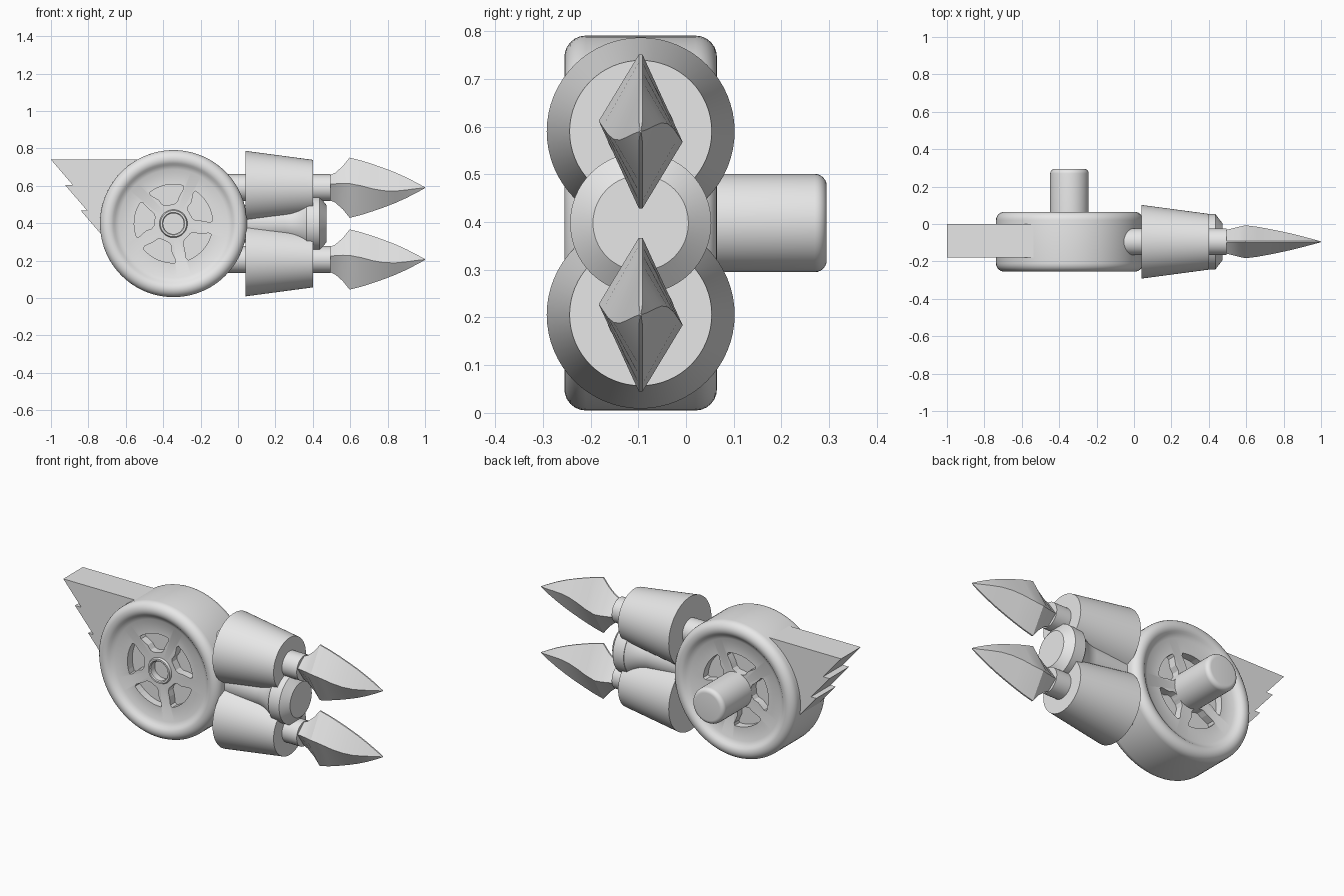
import bpy, bmesh
from math import sin, cos, pi, radians
from mathutils import Vector

cube = bpy.data.objects.get("Cube")
if cube:
    bpy.data.objects.remove(cube)

grey = bpy.data.materials.new("plain grey")
grey.use_nodes = True
grey.diffuse_color = (0.8, 0.8, 0.8, 1)
grey.node_tree.nodes["Principled BSDF"].inputs["Base Color"].default_value = (0.8, 0.8, 0.8, 1)

MID_Y, MID_Z, WHEEL_X = -0.095, 0.398, -0.345
ARM_OFFSET = 0.192


def make(name, bm, smooth=True):
    bmesh.ops.recalc_face_normals(bm, faces=bm.faces)
    mesh = bpy.data.meshes.new(name)
    bm.to_mesh(mesh)
    bm.free()
    obj = bpy.data.objects.new(name, mesh)
    bpy.context.collection.objects.link(obj)
    mesh.materials.append(grey)
    if smooth:
        shade(obj)
    return obj


def shade(obj):
    bpy.ops.object.select_all(action='DESELECT')
    obj.select_set(True)
    bpy.context.view_layer.objects.active = obj
    bpy.ops.object.shade_smooth_by_angle(angle=radians(32))


def loft(name, rings, smooth=True):
    """Skin a list of equal-length point loops and cap both ends."""
    bm = bmesh.new()
    loops = [[bm.verts.new(p) for p in ring] for ring in rings]
    for a, b in zip(loops, loops[1:]):
        for i in range(len(a)):
            j = (i + 1) % len(a)
            bm.faces.new((a[i], a[j], b[j], b[i]))
    bm.faces.new(loops[0])
    bm.faces.new(loops[-1])
    return make(name, bm, smooth)


def lathe(name, profile, axis, centre, sides=64):
    """Turn (distance along axis, radius) pairs about the x or y axis."""
    c, rings = Vector(centre), []
    for t, r in profile:
        ring = []
        for i in range(sides):
            u, v = r * cos(2 * pi * i / sides), r * sin(2 * pi * i / sides)
            ring.append(c + Vector((t, u, v) if axis == 'X' else (u, t, v)))
        rings.append(ring)
    return loft(name, rings)


# Wheel: rounded tyre, recessed disc and a raised hub with a hole
def tyre_half(side):
    pts = [(0.10, 0.055), (0.137, 0.055), (0.142, 0.06), (0.142, 0.07), (0.13, 0.075), (0.13, 0.29)]
    for k in range(10):
        a = radians(140 - 140 * k / 9)
        pts.append((0.115 + 0.045 * sin(a), 0.348 + 0.045 * cos(a)))
    return [(side * t, r) for t, r in pts]


wheel_centre = (WHEEL_X, MID_Y, MID_Z)
wheel = lathe("wheel", tyre_half(-1) + tyre_half(1)[::-1], 'Y', wheel_centre, 96)

# Five spoke windows pressed into both sides of the disc
bm = bmesh.new()
for side in (-1, 1):
    for k in range(5):
        mid = 30 + 72 * k
        outline = [(0.21, mid - 26 + 52 * i / 8) for i in range(9)]
        outline += [(0.195, mid + 27), (0.15, mid + 20), (0.12, mid + 19), (0.105, mid + 12),
                    (0.105, mid - 14), (0.12, mid - 22), (0.15, mid - 24), (0.195, mid - 28)]
        loops = []
        for y in (MID_Y + side * 0.085, MID_Y + side * 0.2):
            loops.append([bm.verts.new((WHEEL_X + r * cos(radians(a)), y,
                                        MID_Z + r * sin(radians(a)))) for r, a in outline])
        for i in range(len(outline)):
            j = (i + 1) % len(outline)
            bm.faces.new((loops[0][i], loops[0][j], loops[1][j], loops[1][i]))
        bm.faces.new(loops[0])
        bm.faces.new(loops[1])
cutter = make("window_cutter", bm, False)
cut = wheel.modifiers.new("windows", 'BOOLEAN')
cut.operation, cut.solver, cut.object = 'DIFFERENCE', 'EXACT', cutter
bpy.context.view_layer.objects.active = wheel
bpy.ops.object.modifier_apply(modifier=cut.name)
bpy.data.objects.remove(cutter)
shade(wheel)

# Axle sticking out behind, with a rounded end
end = [(0.365 + 0.025 * sin(a), 0.078 + 0.025 * cos(a)) for a in [pi / 2 * k / 6 for k in range(7)]]
lathe("axle", [(0.08, 0.103)] + end, 'Y', wheel_centre, 48)

# Three stepped tail fins
fins = [("tail_fin_upper", -1.0, 0.74, 0.52), ("tail_fin_middle", -0.925, 0.605, 0.4),
        ("tail_fin_lower", -0.84, 0.467, 0.3)]
for name, x, z, length in fins:
    drop = length * 0.72
    loft(name, [[(x, y, z), (x + length, y, z), (x + drop * 0.86, y, z - drop)]
                for y in (-0.18, 0.0)], False)

# Centre rod flaring into a chamfered cap
flare = [(0.25 + 0.115 * k / 8, 0.1 + 0.045 * (k / 8) ** 2) for k in range(9)]
lathe("centre_rod", [(-0.1, 0.1)] + flare, 'X', (0, MID_Y, MID_Z))
lathe("centre_cap", [(0.365, 0.148), (0.435, 0.148), (0.472, 0.1)], 'X', (0, MID_Y, MID_Z))

# Blade stations: x, half height, half width, sideways ridge offset
stations = [(0.49, 0.066, 0.062, 0.018), (0.52, 0.08, 0.07, 0.021), (0.56, 0.115, 0.08, 0.023),
            (0.597, 0.161, 0.088, 0.022), (0.66, 0.145, 0.08, 0.01), (0.72, 0.126, 0.069, -0.006),
            (0.78, 0.105, 0.057, -0.016), (0.84, 0.082, 0.044, -0.018), (0.9, 0.055, 0.029, -0.012),
            (0.96, 0.024, 0.013, -0.004), (1.0, 0.002, 0.002, 0)]

# Two arms: rod, tapered barrel and spear blade
for label, sign in (("upper", 1), ("lower", -1)):
    z = MID_Z + sign * ARM_OFFSET
    lathe(label + "_rod", [(-0.15, 0.072), (0.495, 0.072)], 'X', (0, MID_Y, z), 40)
    lathe(label + "_barrel", [(0.04, 0.197), (0.4, 0.149)], 'X', (0, MID_Y, z))
    rings = []
    for x, h, w, s in stations:
        e = min(0.004, w / 2)
        section = [(-e, h), (-w, s), (-e, -h), (e, -h), (w, -s), (e, h)]
        rings.append([(x, MID_Y + y, z + dz) for y, dz in section])
    loft(label + "_blade", rings)
